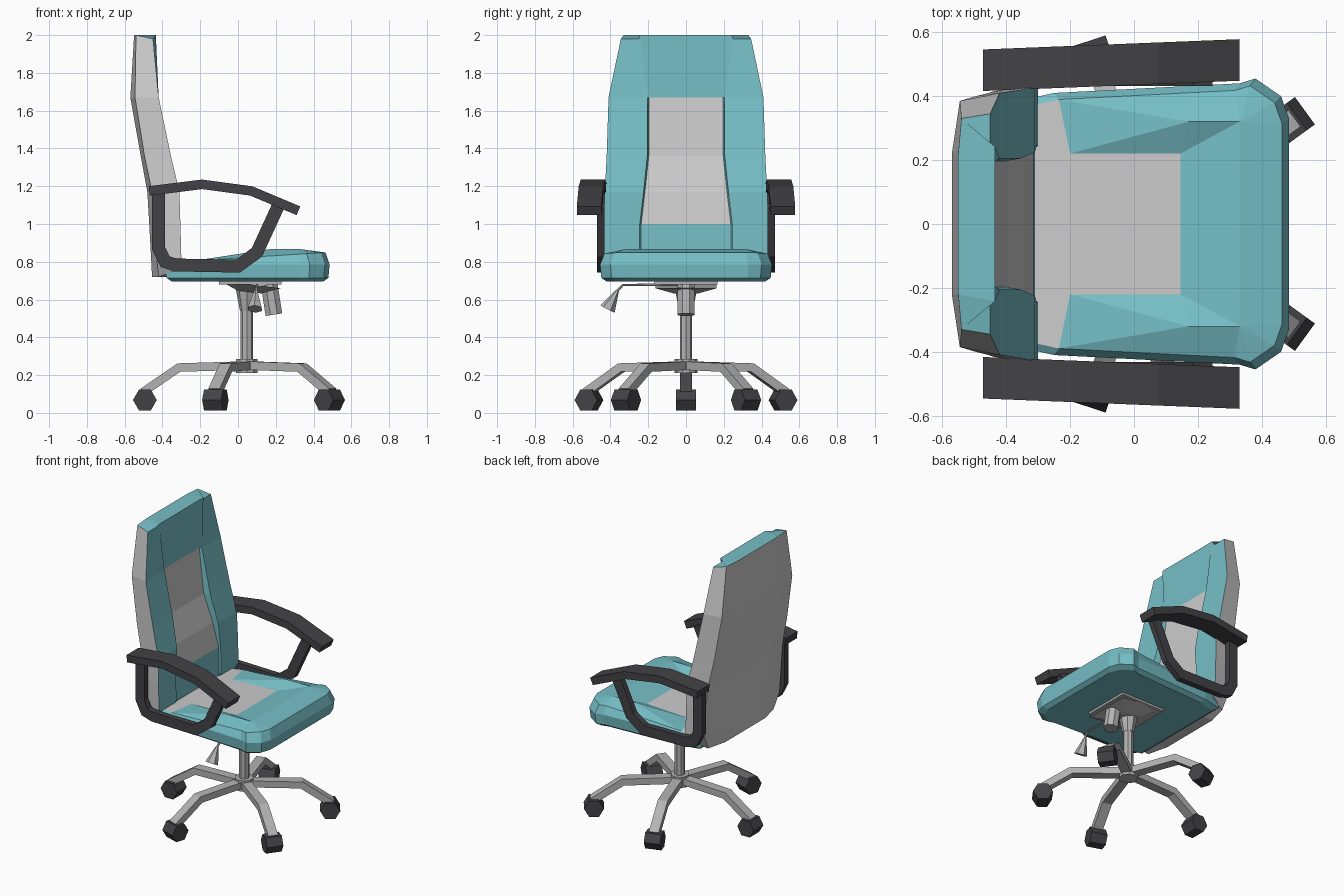
import bpy, bmesh, math
from mathutils import Vector, Matrix

cube = bpy.data.objects.get("Cube")
if cube:
    bpy.data.objects.remove(cube, do_unlink=True)


def material(name, r, g, b):
    m = bpy.data.materials.new(name)
    m.use_nodes = True
    m.diffuse_color = (r, g, b, 1)
    bsdf = m.node_tree.nodes["Principled BSDF"]
    bsdf.inputs["Base Color"].default_value = (r, g, b, 1)
    bsdf.inputs["Roughness"].default_value = 0.7
    return m


TEAL = material("teal fabric", .18, .52, .57)
PALE = material("pale grey", .6, .6, .6)
METAL = material("grey metal", .45, .45, .45)
DARK = material("dark plastic", .055, .053, .06)


def finish(name, bm, *mats):
    bmesh.ops.recalc_face_normals(bm, faces=bm.faces)
    mesh = bpy.data.meshes.new(name)
    bm.to_mesh(mesh)
    bm.free()
    for m in mats:
        mesh.materials.append(m)
    ob = bpy.data.objects.new(name, mesh)
    bpy.context.collection.objects.link(ob)
    return ob


def mirror_y(bm):
    bmesh.ops.mirror(bm, geom=bm.verts[:] + bm.edges[:] + bm.faces[:],
                     axis='Y', merge_dist=0.0005)
    bmesh.ops.remove_doubles(bm, verts=bm.verts, dist=0.0005)


def prism(name, start, end, r0, r1, sides, mat, spin=0):
    """Straight or tapered prism between two points."""
    a, b = Vector(start), Vector(end)
    d = b - a
    turn = d.to_track_quat('Z', 'Y').to_matrix().to_4x4()
    place = Matrix.Translation((a + b) / 2) @ turn @ Matrix.Rotation(math.radians(spin), 4, 'Z')
    bm = bmesh.new()
    bmesh.ops.create_cone(bm, cap_ends=True, segments=sides, radius1=r0,
                          radius2=r1, depth=d.length, matrix=place)
    return finish(name, bm, mat)


def sweep(name, path, thick, width, mat, place):
    """Rectangular bar along a path in the u-z plane, with mitred bends."""
    pts = [Vector(p) for p in path]
    bm = bmesh.new()
    rings = []
    for i, p in enumerate(pts):
        before = (p - pts[i - 1]).normalized() if i else None
        after = (pts[i + 1] - p).normalized() if i + 1 < len(pts) else None
        before, after = before or after, after or before
        t = (before + after).normalized()
        n = Vector((-t.y, t.x)) * thick / 2 / max(t.dot(after), .5)
        rings.append([bm.verts.new(place(p.x + s * n.x, w * width / 2, p.y + s * n.y))
                      for s, w in ((1, 1), (1, -1), (-1, -1), (-1, 1))])
    for a, b in zip(rings, rings[1:]):
        for k in range(4):
            j = (k + 1) % 4
            bm.faces.new((a[k], a[j], b[j], b[k]))
    bm.faces.new(rings[0])
    bm.faces.new(rings[-1])
    return finish(name, bm, mat)


# Backrest: rows of back z, front z, back x, corner x, bolster x, centre x,
# corner y, outer y, bolster inner y
ROWS = [
    (2, 1.98, -.55, -.54, -.45, -.435, .33, .345, .25),
    (1.67, 1.67, -.57, -.545, -.42, -.435, .385, .41, .205),
    (1.36, 1.36, -.515, -.495, -.355, -.4, .4, .42, .205),
    (1.17, 1.17, -.48, -.455, -.31, -.345, .41, .43, .225),
    (1, 1, -.47, -.44, -.305, -.315, .415, .435, .245),
    (.82, .82, -.46, -.43, -.3, -.31, .41, .435, .245),
    (.72, .76, -.455, -.42, -.32, -.33, .36, .4, .24),
]
bm = bmesh.new()
grid = []
for zb, zf, xb, xm, xf, xc, ym, yf, yi in ROWS:
    section = [(xb, 0, zb), (xb, .22, zb), (xm, ym, zb), (xf, yf, zf),
               (xf, yi, zf), (xc, yi - .008, zb), (xc, 0, zb)]
    grid.append([bm.verts.new(p) for p in section])
for r, (a, b) in enumerate(zip(grid, grid[1:])):
    for c in range(6):
        f = bm.faces.new((a[c], a[c + 1], b[c + 1], b[c]))
        panel = c == 5 and 1 <= r <= 3
        f.material_index = 1 if c < 3 or panel else 0
for row, mat in ((grid[0], 0), (grid[-1], 1)):
    bm.faces.new((row[0], row[1], row[5], row[6])).material_index = mat
    bm.faces.new(row[1:6]).material_index = mat
mirror_y(bm)
finish("backrest", bm, TEAL, PALE)

# Seat cushion: stacked outline rings, then a dished top
OUTLINE = [(-.385, 0), (-.385, .38), (-.25, .41), (.33, .44),
           (.38, .455), (.46, .4), (.485, .33), (.485, 0)]
bm = bmesh.new()
rings = []
for z, scale, slope in ((.695, .92, 0), (.715, .985, 0), (.785, 1, 0), (.82, .95, .06)):
    rings.append([bm.verts.new((.05 + (x - .05) * scale, y * scale, z + slope * x))
                  for x, y in OUTLINE])
for a, b in zip(rings, rings[1:]):
    for k in range(7):
        bm.faces.new((a[k], a[k + 1], b[k + 1], b[k]))
bm.faces.new(rings[0])
t = rings[-1]
a0, a1, b0, b1, c1, d1, d0 = [bm.verts.new(p) for p in (
    (-.2, 0, .81), (-.2, .22, .81), (.145, 0, .825), (.145, .22, .825),
    (.17, .32, .867), (.33, .32, .867), (.33, 0, .867))]
for face in ((t[0], t[1], t[2], a1, a0), (a0, a1, b1, b0)):
    bm.faces.new(face).material_index = 1
for face in ((t[2], c1, a1), (t[2], t[3], d1, c1), (a1, c1, b1), (b1, c1, d1),
             (b0, b1, d1, d0), (d1, t[3], t[4]), (d1, t[4], t[5]),
             (d1, t[5], t[6]), (d0, d1, t[6], t[7])):
    bm.faces.new(face)
mirror_y(bm)
finish("seat", bm, TEAL, PALE)

# Armrests: sloping pad over a bent support loop
PAD = [(-.47, 1.175), (-.19, 1.21), (.07, 1.175), (.32, 1.07)]
LOOP = [(-.42, 1.17), (-.42, .87), (-.385, .8), (-.33, .783),
        (0, .777), (.1, .85), (.215, 1.1)]
for side, word in ((1, "left"), (-1, "right")):
    sweep(word + "_arm_pad", PAD, .05, .13, DARK,
          lambda u, w, z: (u, side * (.5 + .04 * u) + w, z))
    sweep(word + "_arm_support", LOOP, .068, .04, DARK,
          lambda u, w, z: (u, side * .452 + w, z))

# Under-seat mechanism and gas column
CX = .047
prism("mounting_plate", (.065, 0, .68), (.065, 0, .7), .235, .235, 4, METAL, 45)
prism("mounting_taper", (.06, 0, .64), (.065, 0, .68), .09, .23, 4, METAL, 45)
prism("column_collar", (CX, 0, .54), (CX, 0, .66), .036, .06, 8, METAL)
prism("gas_column", (CX, 0, .25), (CX, 0, .6), .033, .033, 8, METAL)
prism("tension_knob", (.19, 0, .52), (.165, 0, .68), .048, .048, 8, METAL, 22.5)

# Height lever
prism("lever_rod", (.1, 0, .68), (.1, -.335, .677), .006, .006, 6, METAL)
prism("lever_bend", (.1, -.335, .677), (.095, -.37, .64), .006, .008, 6, METAL)
prism("lever_paddle", (.095, -.365, .645), (.09, -.415, .55), .01, .042, 6, METAL)

# Five-star base with hexagonal casters
prism("base_hub", (CX, 0, .21), (CX, 0, .285), .06, .06, 10, METAL)
LEG = [(.03, .25), (.36, .24), (.55, .11)]
for i in range(5):
    ang = math.radians(36 + 72 * i)
    out = Vector((math.cos(ang), math.sin(ang), 0))
    across = Vector((-out.y, out.x, 0))
    centre = Vector((CX, 0, 0))
    sweep(f"base_leg_{i + 1}", LEG, .045, .064, METAL,
          lambda u, w, z: centre + out * u + across * w + Vector((0, 0, z)))
    hub = centre + out * .54 + Vector((0, 0, .068))
    prism(f"caster_{i + 1}", hub - across * .053, hub + across * .053,
          .063, .063, 6, DARK, 30)
